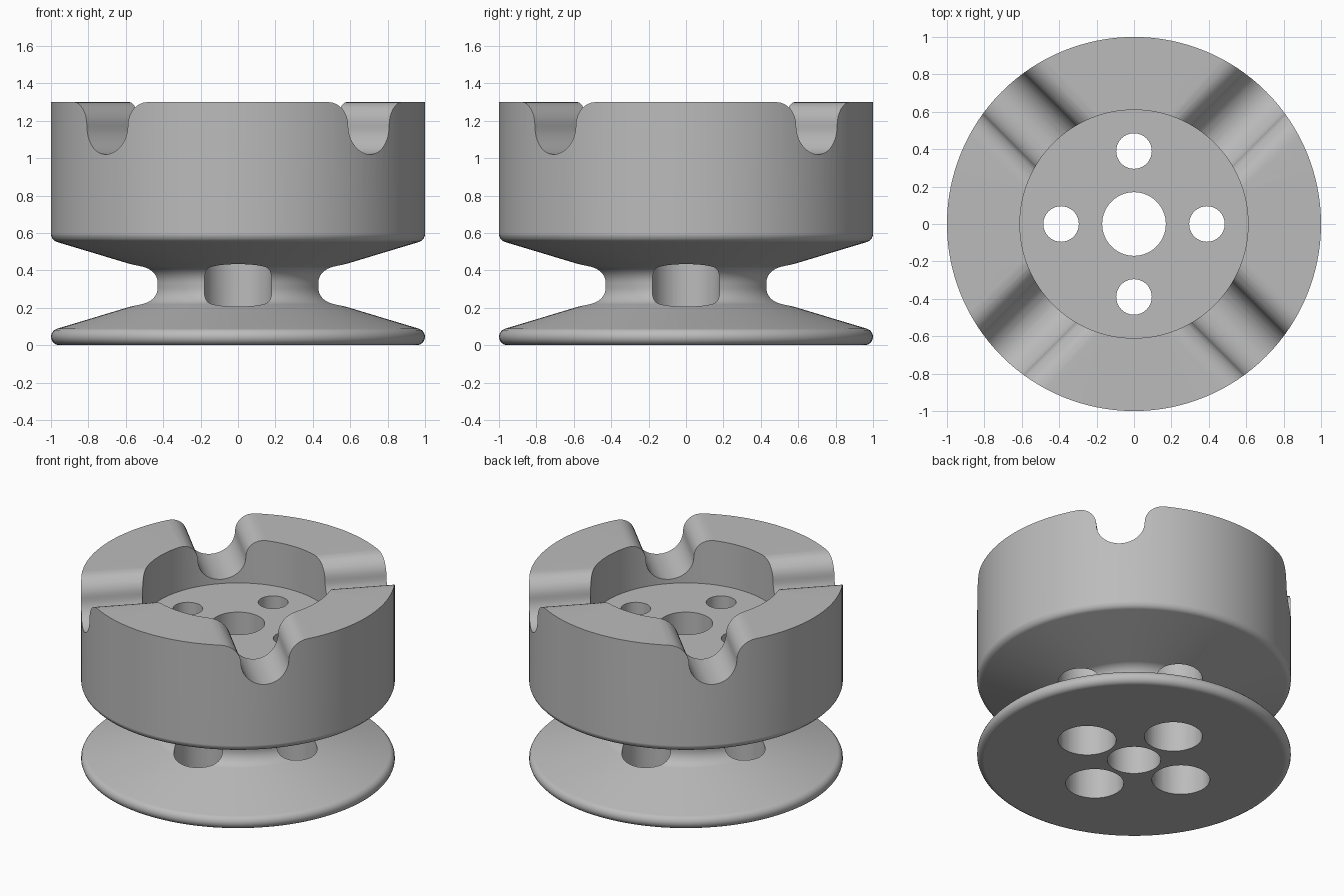
import bpy, bmesh
from math import sin, cos, pi, radians
from mathutils import Matrix

cube = bpy.data.objects.get("Cube")
if cube:
    bpy.data.objects.remove(cube, do_unlink=True)

grey = bpy.data.materials.new("plain grey")
grey.use_nodes = True
grey.diffuse_color = (0.5, 0.5, 0.5, 1)
grey.node_tree.nodes["Principled BSDF"].inputs["Base Color"].default_value = (0.5, 0.5, 0.5, 1)


def arc(cx, cy, r, start, end, steps=8):
    """Points along an arc, angles in degrees."""
    angles = [radians(start + (end - start) * i / steps) for i in range(steps + 1)]
    return [(cx + r * cos(a), cy + r * sin(a)) for a in angles]


def finish(name, bm):
    bmesh.ops.remove_doubles(bm, verts=bm.verts, dist=1e-5)
    bmesh.ops.recalc_face_normals(bm, faces=bm.faces)
    mesh = bpy.data.meshes.new(name)
    bm.to_mesh(mesh)
    bm.free()
    mesh.materials.append(grey)
    ob = bpy.data.objects.new(name, mesh)
    bpy.context.collection.objects.link(ob)
    return ob


def lathe(name, profile, steps):
    """Revolve a closed (radius, height) outline around z."""
    bm = bmesh.new()
    verts = [bm.verts.new((r, 0, z)) for r, z in profile]
    edges = [bm.edges.new((v, verts[i - 1])) for i, v in enumerate(verts)]
    bmesh.ops.spin(bm, geom=verts + edges, cent=(0, 0, 0), axis=(0, 0, 1),
                   angle=2 * pi, steps=steps)
    return finish(name, bm)


def prism(name, outline, x0, x1):
    """Extrude a (y, z) outline along x."""
    bm = bmesh.new()
    face = bm.faces.new([bm.verts.new((x0, y, z)) for y, z in outline])
    moved = bmesh.ops.extrude_face_region(bm, geom=[face])["geom"]
    bmesh.ops.translate(bm, vec=(x1 - x0, 0, 0),
                        verts=[v for v in moved if isinstance(v, bmesh.types.BMVert)])
    return finish(name, bm)


# Spool body: base flange, waist groove, drum, top pocket and centre bore
MID = 0.32
lower = arc(0.955, 0.045, 0.045, -90, 73) + arc(0.556, 0.306, 0.09, 253, 180)
upper = [(r, 2 * MID - z) for r, z in reversed(lower)]
upper = [p for p in upper if p[1] < 2 * MID - 0.045]
body = lathe("spool_body",
             [(0.17, 0)] + lower + upper
             + [(1, 2 * MID - 0.045), (1, 1.3), (0.61, 1.3), (0.61, 0.99), (0.17, 0.99)],
             128)

cutters = []
for i in range(4):
    # Stepped bolt holes: wide from below, narrow into the pocket
    hole = lathe("bolt_hole_cutter",
                 [(0, -0.1), (0.185, -0.1), (0.185, 0.8), (0.095, 0.8), (0.095, 1.1), (0, 1.1)], 48)
    turn = Matrix.Rotation(i * pi / 2, 4, "Z")
    hole.data.transform(turn @ Matrix.Translation((0.39, 0, 0)))

    # Diagonal rim notches: round bottom with flared lips
    half = arc(0, 1.175, 0.155, -90, 0, 12) + arc(0.28, 1.175, 0.125, 180, 90)[1:]
    half.append((0.28, 1.4))
    outline = half + [(-y, z) for y, z in reversed(half[1:])]
    notch = prism("rim_notch_cutter", outline, 0.4, 1.2)
    notch.data.transform(turn @ Matrix.Rotation(pi / 4, 4, "Z"))
    cutters += [hole, notch]

# Cut the holes and notches
bpy.context.view_layer.objects.active = body
for cutter in cutters:
    cutter.hide_render = True
    mod = body.modifiers.new("cut", "BOOLEAN")
    mod.operation = "DIFFERENCE"
    mod.solver = "EXACT"
    mod.object = cutter
    bpy.ops.object.modifier_apply(modifier=mod.name)
    bpy.data.objects.remove(cutter, do_unlink=True)

# Smooth curved surfaces, keep edges crisp
bpy.ops.object.select_all(action="DESELECT")
body.select_set(True)
bpy.ops.object.shade_smooth_by_angle(angle=radians(30))
weighted = body.modifiers.new("even_shading", "WEIGHTED_NORMAL")
weighted.keep_sharp = True
